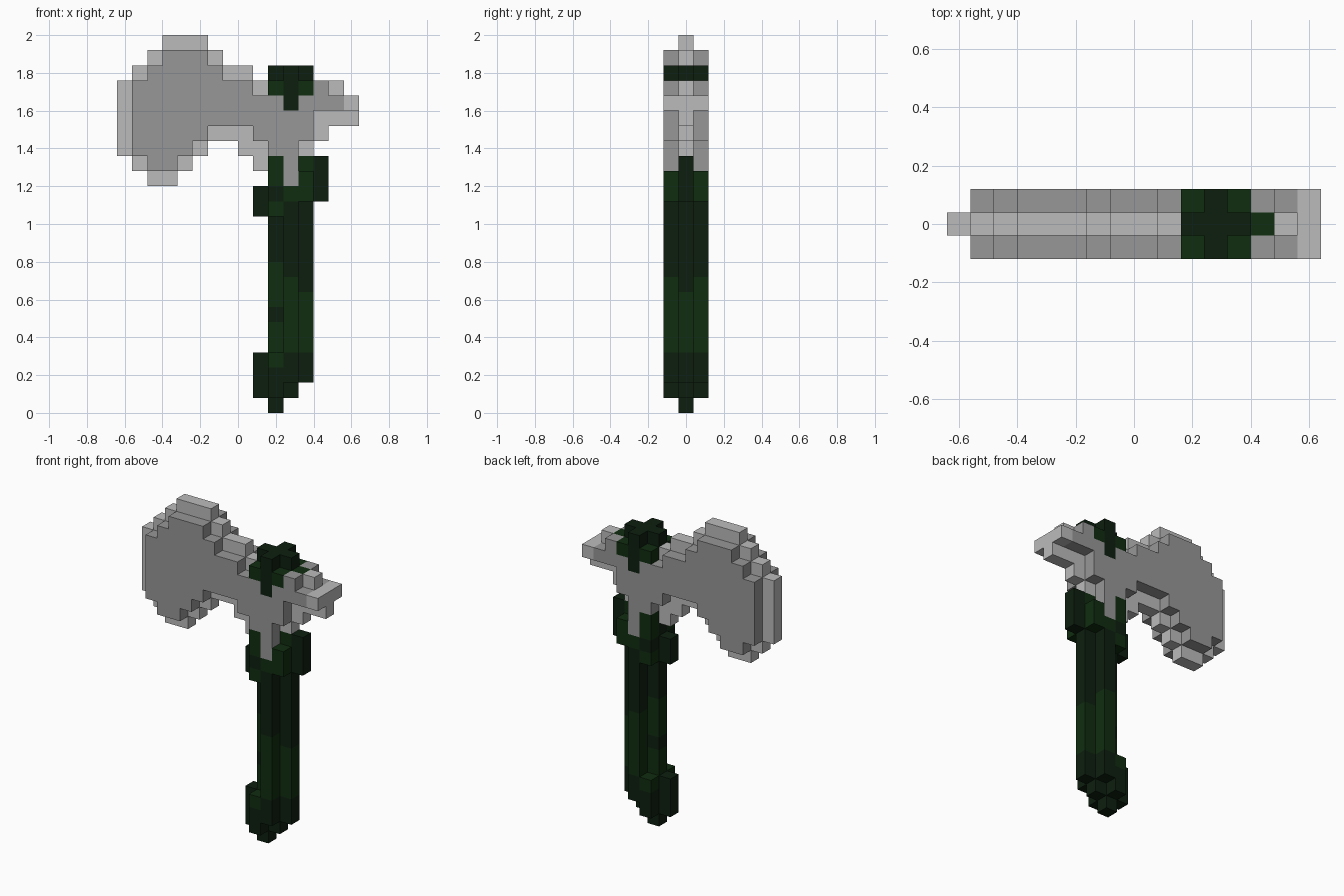
import bpy, bmesh

if "Cube" in bpy.data.objects:
    bpy.data.objects.remove(bpy.data.objects["Cube"], do_unlink=True)

S = 0.08                      # edge length of one block
COLOURS = {
    "light_steel": (0.50, 0.50, 0.50),
    "dark_steel": (0.31, 0.31, 0.31),
    "dark_green": (0.004, 0.0137, 0.005),
    "leaf_green": (0.005, 0.026, 0.005),
}
MATS = list(COLOURS)
LIGHT, DARK, DEEP, LEAF = range(4)
for name, rgb in COLOURS.items():
    m = bpy.data.materials.new(name)
    m.use_nodes = True
    m.diffuse_color = (*rgb, 1)
    bsdf = next(n for n in m.node_tree.nodes if n.type == 'BSDF_PRINCIPLED')
    bsdf.inputs["Base Color"].default_value = (*rgb, 1)
    bsdf.inputs["Roughness"].default_value = 0.8

CORE, SIDES = (0,), (-1, 1)   # middle layer, mirrored front and back layers
cells = {}                    # (column, layer, row) -> (part, colour)


def fill(part, colour, layers, c0, c1, r0, r1):
    """Fill columns c0..c1-1 and rows r0..r1-1 of the given layers."""
    for c in range(c0, c1):
        for r in range(r0, r1):
            for y in layers:
                cells[c, y, r] = (part, colour)


# Axe head: thin light edge in the middle layer, as (row, first, end)
for r, a, b in [(24, 3, 6), (23, 2, 7), (22, 1, 9), (21, 0, 10), (21, 14, 15),
                (20, 0, 16), (19, 0, 16), (18, 0, 14), (17, 0, 6), (17, 8, 13),
                (16, 1, 5), (16, 9, 10), (15, 2, 4)]:
    fill("axe_head", LIGHT, CORE, a, b, r, r + 1)

# Axe head: dark cheeks on both sides
for r, a, b in [(23, 3, 6), (22, 2, 7), (21, 1, 9), (21, 13, 14), (20, 1, 15),
                (19, 1, 13), (18, 1, 6), (18, 9, 13), (17, 1, 5), (17, 10, 12),
                (16, 2, 4), (16, 11, 12), (15, 11, 12)]:
    fill("axe_head", DARK, SIDES, a, b, r, r + 1)
fill("axe_head", LIGHT, SIDES, 15, 16, 20, 21)      # wide rear point

# Top wrap binding the head
fill("top_wrap", DEEP, CORE, 10, 13, 21, 23)
fill("top_wrap", LEAF, CORE, 13, 14, 21, 22)
fill("top_wrap", LEAF, SIDES, 10, 13, 21, 22)
fill("top_wrap", DEEP, SIDES, 11, 12, 20, 23)

# Handle with a plus-shaped section
fill("handle", DEEP, CORE, 10, 13, 2, 17)
fill("handle", DEEP, SIDES, 11, 12, 1, 14)
fill("handle", LEAF, SIDES, 11, 12, 4, 9)
fill("handle", LEAF, CORE, 12, 13, 4, 8)
fill("handle", LEAF, CORE, 10, 11, 3, 6)
fill("handle", LEAF, CORE, 10, 11, 7, 10)

# Collar under the head
fill("collar", DEEP, CORE, 9, 10, 13, 15)
fill("collar", DEEP, CORE, 13, 14, 14, 17)
fill("collar", LEAF, CORE, 12, 13, 16, 17)
fill("collar", LEAF, SIDES, 10, 11, 13, 17)
fill("collar", DEEP, SIDES, 10, 11, 14, 15)
fill("collar", LEAF, SIDES, 11, 12, 14, 15)
fill("collar", LEAF, SIDES, 12, 13, 14, 16)

# Pommel at the foot
fill("pommel", DEEP, CORE, 9, 10, 1, 4)
fill("pommel", DEEP, CORE, 10, 12, 1, 2)
fill("pommel", DEEP, CORE, 10, 11, 0, 1)
fill("pommel", DEEP, SIDES, 10, 12, 1, 4)
fill("pommel", LEAF, SIDES, 10, 11, 3, 4)
# The shaft's side ribs start above the pommel's stepped corner
for y in SIDES:
    cells.pop((11, y, 1), None)


def build(part):
    """Make one mesh from the exposed block faces of a part."""
    bm = bmesh.new()
    for pos, (owner, colour) in cells.items():
        if owner != part:
            continue
        for axis in range(3):
            for side in (0, 1):
                nb = list(pos)
                nb[axis] += 2 * side - 1
                if tuple(nb) in cells:
                    continue
                u, v = (axis + 1) % 3, (axis + 2) % 3
                loop = [(0, 0), (1, 0), (1, 1), (0, 1)]
                corners = []
                for du, dv in (loop if side else loop[::-1]):
                    p = list(pos)
                    p[axis] += side
                    p[u] += du
                    p[v] += dv
                    corners.append(bm.verts.new(
                        ((p[0] - 8) * S, (p[1] - 0.5) * S, p[2] * S)))
                bm.faces.new(corners).material_index = colour
    bmesh.ops.remove_doubles(bm, verts=bm.verts, dist=0.001)
    mesh = bpy.data.meshes.new(part)
    bm.to_mesh(mesh)
    bm.free()
    for name in MATS:
        mesh.materials.append(bpy.data.materials[name])
    bpy.context.collection.objects.link(bpy.data.objects.new(part, mesh))


for part in ("axe_head", "top_wrap", "handle", "collar", "pommel"):
    build(part)
